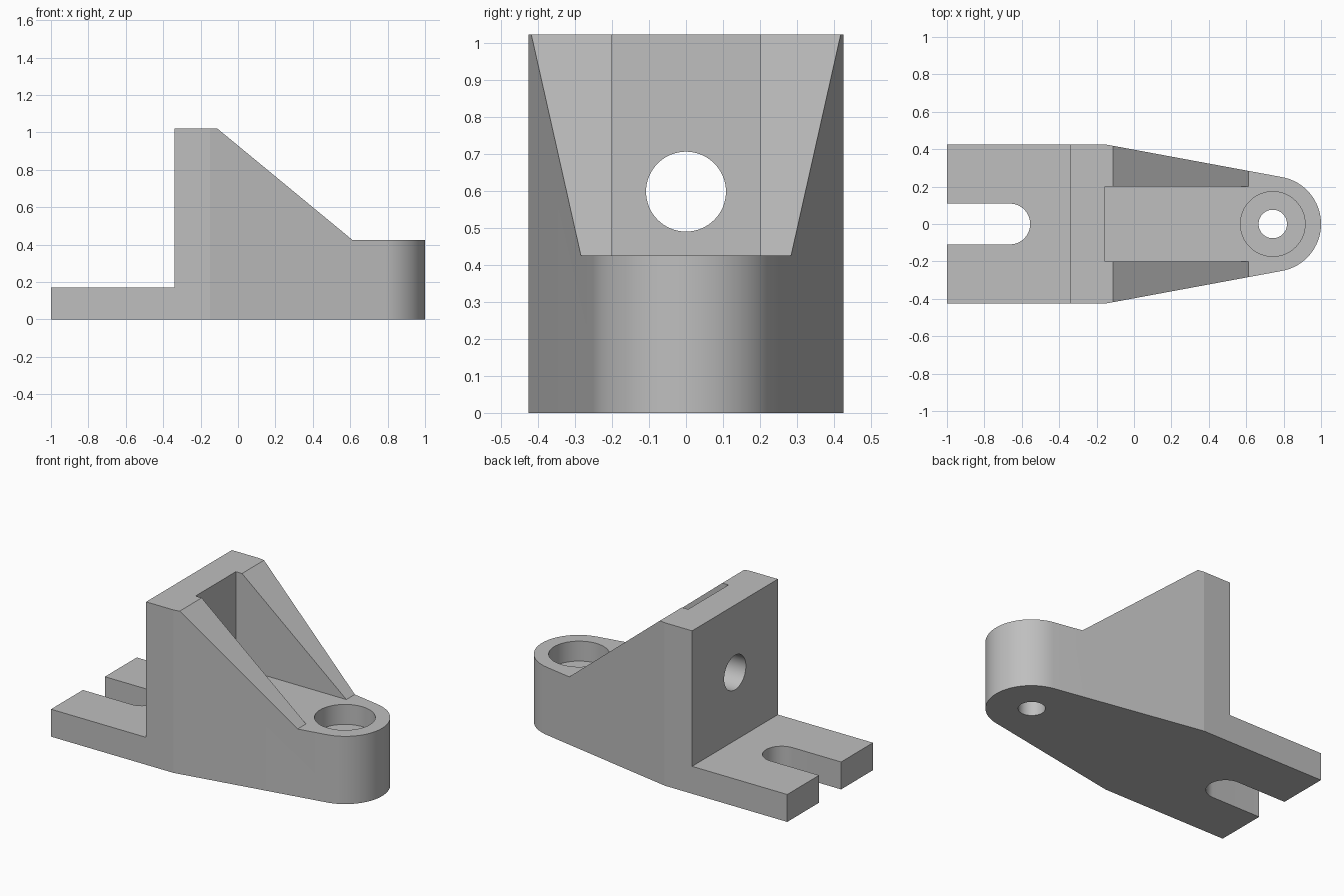
import bpy, bmesh
from math import atan2, acos, cos, sin, hypot, radians
from mathutils import Matrix, Vector

cube = bpy.data.objects.get("Cube")
if cube:
    bpy.data.objects.remove(cube, do_unlink=True)

steel = bpy.data.materials.new("plain_grey")
steel.use_nodes = True
grey = (0.52, 0.52, 0.52, 1)
steel.diffuse_color = grey
steel.node_tree.nodes["Principled BSDF"].inputs["Base Color"].default_value = grey

HALF_W, KINK_X = 0.425, -0.15
BOSS_X, BOSS_R = 0.745, 0.255
WALL_BACK, WALL_FRONT = -0.34, -0.155
BASE_Z, DECK_Z, TOP_Z = 0.172, 0.425, 1.022


def prism(name, points, sweep):
    """Closed profile swept along a vector."""
    bm = bmesh.new()
    face = bm.faces.new([bm.verts.new(p) for p in points])
    swept = bmesh.ops.extrude_face_region(bm, geom=[face])["geom"]
    bmesh.ops.translate(bm, vec=sweep, verts=[v for v in swept if isinstance(v, bmesh.types.BMVert)])
    bmesh.ops.recalc_face_normals(bm, faces=bm.faces)
    return finish(name, bm)


def cylinder(name, center, radius, depth, turn=0):
    bm = bmesh.new()
    place = Matrix.Translation(center) @ Matrix.Rotation(radians(turn), 4, 'Y')
    bmesh.ops.create_cone(bm, cap_ends=True, segments=64, radius1=radius,
                          radius2=radius, depth=depth, matrix=place)
    return finish(name, bm)


def finish(name, bm):
    mesh = bpy.data.meshes.new(name)
    bm.to_mesh(mesh)
    bm.free()
    mesh.materials.append(steel)
    obj = bpy.data.objects.new(name, mesh)
    bpy.context.collection.objects.link(obj)
    return obj


def combine(target, tool, operation):
    bpy.ops.object.select_all(action='DESELECT')
    target.select_set(True)
    bpy.context.view_layer.objects.active = target
    mod = target.modifiers.new("cut", 'BOOLEAN')
    mod.operation, mod.solver, mod.object = operation, 'EXACT', tool
    bpy.ops.object.modifier_apply(modifier=mod.name)
    bpy.data.objects.remove(tool, do_unlink=True)


def arc(cx, radius, start, end, steps):
    angles = [start + (end - start) * i / steps for i in range(steps + 1)]
    return [(cx + radius * cos(a), radius * sin(a), 0) for a in angles]


# Plan outline: straight foot, tapering flanks tangent to the round nose
dx, dy = KINK_X - BOSS_X, HALF_W
tangent = atan2(dy, dx) - acos(BOSS_R / hypot(dx, dy))
outline = [(KINK_X, HALF_W, 0), (-1, HALF_W, 0), (-1, -HALF_W, 0), (KINK_X, -HALF_W, 0)]
outline += arc(BOSS_X, BOSS_R, -tangent, tangent, 32)
bracket = prism("bracket_body", outline, Vector((0, 0, 1.2)))

# Side silhouette: foot, upright wall, sloping ribs and nose deck
side = [(-1.1, 0), (1.1, 0), (1.1, DECK_Z), (0.612, DECK_Z), (-0.112, TOP_Z),
        (WALL_BACK, TOP_Z), (WALL_BACK, BASE_Z), (-1.1, BASE_Z)]
silhouette = prism("silhouette", [(x, -0.6, z) for x, z in side], Vector((0, 1.2, 0)))
combine(bracket, silhouette, 'INTERSECT')

# Pocket between the two ribs
pocket = [(WALL_FRONT, -0.2, DECK_Z), (0.612, -0.2, DECK_Z),
          (0.612, 0.2, DECK_Z), (WALL_FRONT, 0.2, DECK_Z)]
combine(bracket, prism("pocket", pocket, Vector((0, 0, 1))), 'DIFFERENCE')

# Open slot in the foot
slot = [(x, y, -0.1) for x, y, _ in arc(-0.664, 0.109, radians(-90), radians(90), 32)]
slot += [(-1.2, 0.109, -0.1), (-1.2, -0.109, -0.1)]
combine(bracket, prism("slot", slot, Vector((0, 0, 0.4))), 'DIFFERENCE')

# Wall bore, nose bore and its counterbore
combine(bracket, cylinder("wall_bore", (-0.25, 0, 0.598), 0.108, 0.4, 90), 'DIFFERENCE')
combine(bracket, cylinder("nose_bore", (0.742, 0, 0.2), 0.076, 1), 'DIFFERENCE')
combine(bracket, cylinder("counterbore", (0.742, 0, DECK_Z + 0.075), 0.173, 0.4), 'DIFFERENCE')

# Smooth the round walls and keep every real edge crisp
bpy.ops.object.select_all(action='DESELECT')
bracket.select_set(True)
bpy.context.view_layer.objects.active = bracket
bpy.ops.object.shade_smooth_by_angle(angle=radians(9))
